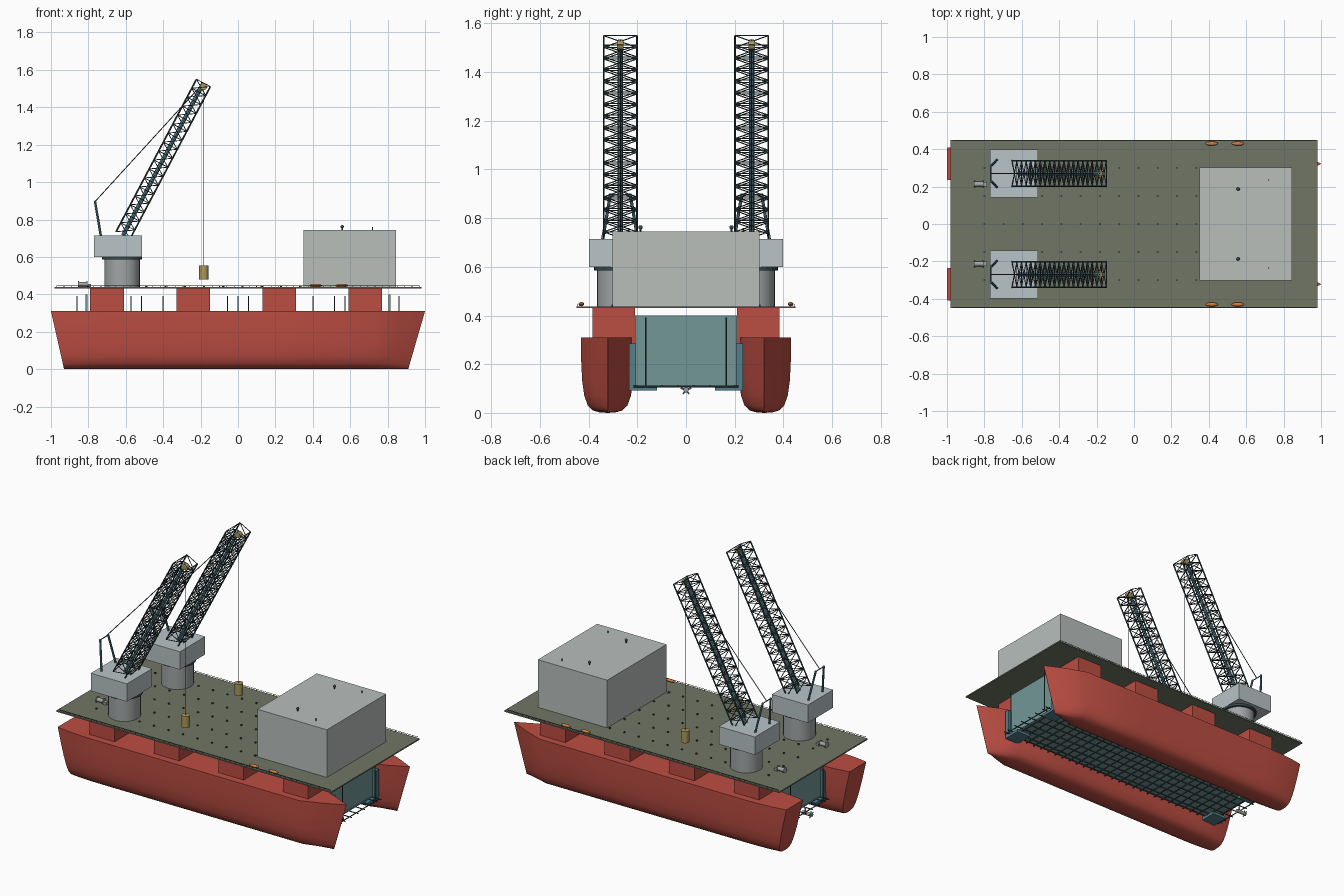
import bpy, bmesh, math
from mathutils import Vector, Matrix

if "Cube" in bpy.data.objects:
    bpy.data.objects.remove(bpy.data.objects["Cube"])


def mat(name, r, g, b):
    m = bpy.data.materials.new(name)
    m.diffuse_color = (r, g, b, 1)
    m.use_nodes = True
    m.node_tree.nodes["Principled BSDF"].inputs["Base Color"].default_value = m.diffuse_color
    return m


RED = mat("hull_red", .50, .075, .055)
OLIVE = mat("deck_olive", .16, .18, .13)
TEAL = mat("teal", .17, .31, .31)
BLUE = mat("blue_steel", .09, .21, .26)
STEEL = mat("dark_steel", .04, .065, .075)
PALE = mat("pale_grey", .48, .52, .50)
GREY = mat("pedestal_grey", .36, .38, .38)
CRANE = mat("crane_grey", .48, .55, .57)
GOLD = mat("gold", .42, .31, .10)
ORANGE = mat("orange", .65, .2, .05)


def finish(bm, name, m, smooth=False):
    bmesh.ops.recalc_face_normals(bm, faces=bm.faces)
    me = bpy.data.meshes.new(name)
    bm.to_mesh(me)
    bm.free()
    ob = bpy.data.objects.new(name, me)
    bpy.context.collection.objects.link(ob)
    me.materials.append(m)
    if smooth:
        bpy.ops.object.select_all(action='DESELECT')
        ob.select_set(True)
        bpy.context.view_layer.objects.active = ob
        bpy.ops.object.shade_smooth_by_angle(angle=math.radians(35))
    return ob


def box(bm, x0, x1, y0, y1, z0, z1):
    c = Matrix.Translation(((x0 + x1) / 2, (y0 + y1) / 2, (z0 + z1) / 2))
    s = Matrix.Diagonal((abs(x1 - x0), abs(y1 - y0), abs(z1 - z0), 1))
    bmesh.ops.create_cube(bm, size=1, matrix=c @ s)


def bar(bm, a, b, r, n=6, r2=None):
    a, b = Vector(a), Vector(b)
    rot = (b - a).to_track_quat('Z', 'Y').to_matrix().to_4x4()
    bmesh.ops.create_cone(bm, cap_ends=True, segments=n, radius1=r, radius2=r if r2 is None else r2,
                          depth=(b - a).length, matrix=Matrix.Translation((a + b) / 2) @ rot)


# Twin hulls: lofted round-bilge section, wedge bow, raked transom
SECTION = [(1, .31), (.99, .22), (.95, .13), (.87, .07), (.74, .03), (.55, .01), (.3, .002)]
STATIONS = [(-1, .085), (-.92, .098), (-.8, .108), (-.7, .11), (.3, .11), (.74, .11), (.87, .062), (1, .001)]
bm = bmesh.new()
for s in (-1, 1):
    rings = []
    for x, w in STATIONS:
        half = [(f * w, z) for f, z in SECTION]
        pts = half + [(0, 0)] + [(-y, z) for y, z in reversed(half)]
        ring = []
        for y, z in pts:
            rake = (1 - z / .31) * (.09 if x > 0 else .07) * max(0, (abs(x) - .7) / .3)
            ring.append(bm.verts.new((x - math.copysign(rake, x), s * .322 + y, z)))
        rings.append(ring)
    for a, b in zip(rings, rings[1:]):
        for i in range(len(a)):
            j = (i + 1) % len(a)
            bm.faces.new((a[i], a[j], b[j], b[i]))
    bm.faces.new(rings[0])
    bm.faces.new(rings[-1])
finish(bm, "hulls", RED, True)

# Deck support columns
bm = bmesh.new()
for s in (-1, 1):
    for x in (-.7, -.24, .22, .68):
        box(bm, x - .09, x + .09, s * .21, s * .385, .28, .432)
finish(bm, "support_columns", RED)

# Deck plate
bm = bmesh.new()
box(bm, -.98, .98, -.45, .45, .43, .438)
finish(bm, "deck", OLIVE)

# Deck tie-down studs and low edge rail
bm = bmesh.new()
for i in range(12):
    for y in (-.3, -.15, 0, .15, .3):
        x = -.8 + i * .103
        bar(bm, (x, y, .437), (x, y, .445), .006, 8)
for s in (-1, 1):
    bar(bm, (-.97, s * .447, .446), (.97, s * .447, .446), .0015, 4)
    for i in range(50):
        x = -.97 + i * 1.94 / 49
        bar(bm, (x, s * .447, .436), (x, s * .447, .446), .0015, 4)
finish(bm, "deck_fittings", STEEL)

# Pen between the hulls: end gates and floor
bm = bmesh.new()
for x in (-.81, .81):
    box(bm, x - .005, x + .005, -.21, .21, .11, .40)
box(bm, -.82, .82, -.205, .205, .115, .12)
finish(bm, "pen_gates_and_floor", TEAL)

# Corner guide brackets
bm = bmesh.new()
for sx in (-1, 1):
    for s in (-1, 1):
        box(bm, sx * .74, sx * .84, s * .205, s * .235, .095, .285)
        box(bm, sx * .74, sx * .84, s * .12, s * .235, .093, .11)
finish(bm, "guide_brackets", BLUE)

# Floor lattice and upright posts
bm = bmesh.new()
N = 30
for i in range(N + 1):
    x = -.86 + i * 1.72 / N
    bar(bm, (x, -.215, .108), (x, .215, .108), .0035)
    if i % 2 == 0 or i % 5 == 0:
        for s in (-1, 1):
            bar(bm, (x, s * .165, .105), (x, s * .165, .392), .003)
for y in (-.2, -.165, -.1, -.034, .034, .1, .165, .2):
    bar(bm, (-.88, y, .112), (.88, y, .112), .0035)
finish(bm, "pen_lattice", STEEL)

# Stern thruster
bm = bmesh.new()
bar(bm, (-.90, 0, .095), (-.83, 0, .095), .011, 12)
bar(bm, (-.85, 0, .095), (-.85, 0, .13), .005, 8)
for k in range(5):
    a = math.pi / 2 + k * math.tau / 5
    bar(bm, (-.895, 0, .095), (-.89, .022 * math.cos(a), .095 + .022 * math.sin(a)), .005, 6, .003)
finish(bm, "thruster", GREY)

# Accommodation block
bm = bmesh.new()
box(bm, .35, .845, -.302, .302, .437, .745)
finish(bm, "accommodation_block", PALE)

# Roof domes and aerials
bm = bmesh.new()
for s in (-1, 1):
    bar(bm, (.557, s * .187, .744), (.557, s * .187, .756), .004, 8)
    bmesh.ops.create_uvsphere(bm, u_segments=12, v_segments=8, radius=.009,
                              matrix=Matrix.Translation((.557, s * .187, .762)))
    bar(bm, (.72, s * .235, .744), (.72, s * .235, .76), .003, 6)
finish(bm, "roof_aerials", STEEL, True)

# Lifeboats
bm = bmesh.new()
for s in (-1, 1):
    for x in (.415, .555):
        bmesh.ops.create_uvsphere(bm, u_segments=12, v_segments=8, radius=1, matrix=Matrix.Translation(
            (x, s * .43, .447)) @ Matrix.Diagonal((.034, .011, .009, 1)))
finish(bm, "lifeboats", ORANGE, True)

# Mooring winches
bm = bmesh.new()
for s in (-1, 1):
    y = s * .213
    bar(bm, (-.85, y, .453), (-.81, y, .453), .013, 16)
    for x in (-.853, -.807):
        bar(bm, (x - .003, y, .453), (x + .003, y, .453), .019, 16)
    box(bm, -.81, -.785, y - .012, y + .012, .437, .455)
finish(bm, "winches", GREY, True)

# Twin cranes
FOOT, HEAD = Vector((-.615, 0, .715)), Vector((-.185, 0, 1.53))
axis = (HEAD - FOOT).normalized()
normal = Vector((-axis.z, 0, axis.x))
BAYS = 17
for s, side in ((-1, "front"), (1, "back")):
    cy = s * .27
    off = Vector((0, cy, 0))
    # Pedestal and slew ring
    bm = bmesh.new()
    bar(bm, (-.62, cy, .435), (-.62, cy, .59), .095, 32)
    finish(bm, side + "_crane_pedestal", GREY, True)
    bm = bmesh.new()
    bar(bm, (-.62, cy, .585), (-.62, cy, .602), .108, 32)
    finish(bm, side + "_slew_ring", STEEL, True)
    # Machinery house
    bm = bmesh.new()
    box(bm, -.77, -.513, cy - .129, cy + .129, .6, .715)
    finish(bm, side + "_crane_house", CRANE)
    # Lattice boom: four chords with crossed bracing
    bm = bmesh.new()

    def node(t, u, v):
        return FOOT.lerp(HEAD, t) + off + normal * (u * .042) + Vector((0, v * .068, 0))
    corners = [(-1, -1), (1, -1), (1, 1), (-1, 1)]
    for k in range(4):
        c, d = corners[k], corners[(k + 1) % 4]
        bar(bm, node(0, *c), node(1, *c), .0045)
        for i in range(BAYS):
            t0, t1 = i / BAYS, (i + 1) / BAYS
            p, q = (c, d) if i % 2 else (d, c)
            bar(bm, node(t0, *p), node(t1, *q), .0025, 5)
            if k % 2:
                bar(bm, node(t0, *q), node(t1, *p), .0025, 5)
            bar(bm, node(t1, *c), node(t1, *d), .0025, 5)
    finish(bm, side + "_boom_lattice", STEEL)
    # Boom spine and back mast legs
    bm = bmesh.new()
    bar(bm, FOOT + off, HEAD + off, .011, 8)
    for v in (-1, 1):
        bar(bm, (-.733, cy + v * .073, .71), (-.765, cy + v * .04, .9), .0065, 8)
    finish(bm, side + "_boom_spine_and_mast", BLUE)
    # Stay and hoist ropes
    bm = bmesh.new()
    bar(bm, (-.765, cy, .895), HEAD + off, .0025)
    bar(bm, (-.765, cy - .04, .897), (-.765, cy + .04, .897), .003)
    bar(bm, (-.183, cy, .55), (-.183, cy, 1.53), .002)
    finish(bm, side + "_ropes", STEEL)
    # Hook block and head sheave
    bm = bmesh.new()
    bar(bm, (-.183, cy, .48), (-.183, cy, .555), .025, 16)
    bar(bm, (-.183, cy - .014, 1.51), (-.183, cy + .014, 1.51), .018, 16)
    finish(bm, side + "_hook_block", GOLD, True)
